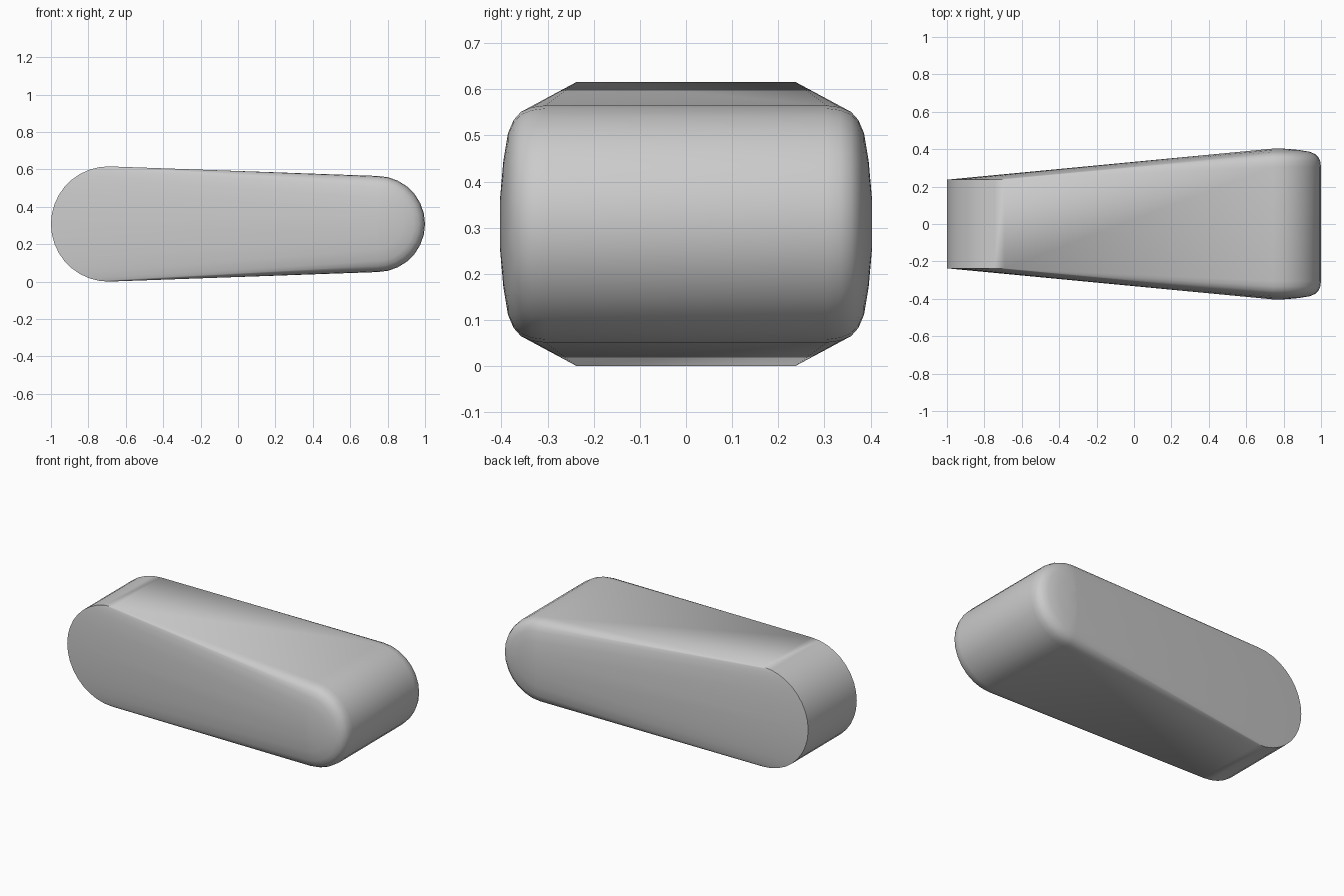
import bpy, bmesh
from math import radians, sin, cos

if "Cube" in bpy.data.objects:
    bpy.data.objects.remove(bpy.data.objects["Cube"])

ZC = 0.308   # height of the body's mid line


def arc(bm, cx, y, r, start, end, steps):
    """Half-round outline in the XZ plane, mirrored to both sides."""
    for i in range(steps + 1):
        a = radians(start + (end - start) * i / steps)
        for side in (-1, 1):
            bm.verts.new((cx + r * cos(a), side * y, ZC + r * sin(a)))


bm = bmesh.new()

# narrow, tall end: plain half cylinder with crisp edges
arc(bm, -0.692, 0.237, 0.308, 90, 270, 18)

# wide end: half round with softened corners and gently domed sides
for y, inset in ((0.305, 0.0), (0.335, 0.004), (0.358, 0.014), (0.374, 0.032),
                 (0.386, 0.06), (0.396, 0.12), (0.403, 0.20)):
    arc(bm, 0.743, y, 0.257 - inset, -90, 90, 14)

# wrap a skin around both ends
hull = bmesh.ops.convex_hull(bm, input=bm.verts)
loose = {g for g in hull["geom_interior"] + hull["geom_unused"]
         if isinstance(g, bmesh.types.BMVert)}
bmesh.ops.delete(bm, geom=list(loose), context='VERTS')
bmesh.ops.dissolve_limit(bm, angle_limit=radians(0.5), verts=bm.verts, edges=bm.edges)
bmesh.ops.recalc_face_normals(bm, faces=bm.faces)

mesh = bpy.data.meshes.new("tapered_body")
bm.to_mesh(mesh)
bm.free()
body = bpy.data.objects.new("tapered_body", mesh)
bpy.context.collection.objects.link(body)

bpy.context.view_layer.objects.active = body
body.select_set(True)
bpy.ops.object.shade_smooth_by_angle(angle=radians(35))
